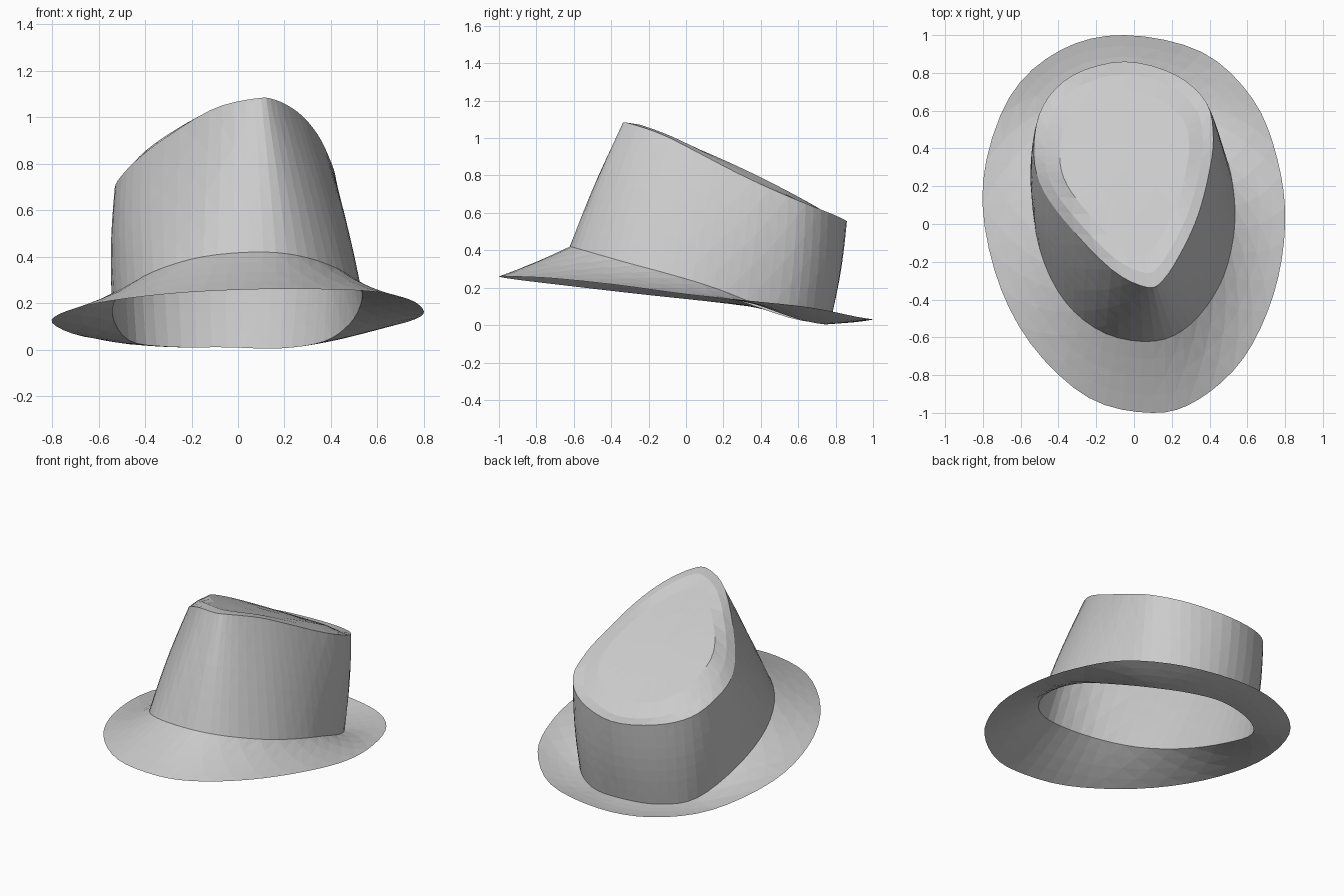
import bpy
import bmesh
import math
from mathutils import Vector

cube = bpy.data.objects.get("Cube")
if cube:
    bpy.data.objects.remove(cube, do_unlink=True)

felt = bpy.data.materials.new("grey felt")
felt.use_nodes = True
GREY = (0.6, 0.6, 0.6, 1.0)
felt.diffuse_color = GREY
felt.node_tree.nodes["Principled BSDF"].inputs["Base Color"].default_value = GREY

STEPS = 4  # segments between neighbouring control points

# Control points of the three main outlines, from the front round by +x
BRIM_EDGE = [
    (.1, -1, .26), (.34, -.93, .26), (.58, -.71, .25), (.74, -.37, .215), (.8, 0, .165),
    (.76, .34, .13), (.63, .66, .095), (.36, .91, .045), (-.05, 1, .03), (-.39, .92, .03),
    (-.66, .67, .055), (-.8, .22, .115), (-.74, -.24, .165), (-.55, -.63, .21), (-.24, -.92, .245)]
CROWN_BASE = [
    (.11, -.62, .42), (.3, -.53, .395), (.455, -.32, .335), (.525, -.08, .27), (.53, .15, .2),
    (.48, .38, .11), (.37, .59, .035), (.18, .73, .005), (-.05, .77, .01), (-.3, .71, .012),
    (-.47, .55, .04), (-.54, .22, .15), (-.5, -.13, .25), (-.365, -.41, .335), (-.15, -.58, .4)]
CROWN_CREST = [
    (.07, -.335, 1.08), (.16, -.29, 1.075), (.26, -.13, 1.02), (.34, .05, .93), (.395, .26, .82),
    (.42, .45, .73), (.385, .64, .65), (.22, .79, .59), (-.05, .86, .555), (-.32, .79, .575),
    (-.48, .63, .61), (-.53, .42, .68), (-.5, .22, .75), (-.37, .02, .87), (-.12, -.24, 1.03)]


def smooth_loop(points):
    """Closed spline through the control points."""
    pts = [Vector(p) for p in points]
    n = len(pts)
    loop = []
    for i in range(n):
        a, b, c, d = (pts[(i + k) % n] for k in (-1, 0, 1, 2))
        for s in range(STEPS):
            t = s / STEPS
            loop.append(b + (c - a) * t / 2
                        + (a - b * 2.5 + c * 2 - d / 2) * t ** 2
                        + (b * 3 - a - c * 3 + d) * t ** 3 / 2)
    return loop


def blend(lower, upper, t, bulge=0.0, lift=0.0):
    """Loop between two loops, pushed outward and raised in the middle."""
    swell = math.sin(math.pi * t)
    result = []
    for p, q in zip(lower, upper):
        m = p.lerp(q, t)
        out = Vector((m.x, m.y - 0.2, 0)).normalized()
        result.append(m + out * bulge * swell + Vector((0, 0, lift * swell)))
    return result


def loft(name, loops, tip=None):
    """Skin a stack of loops with triangles, optionally closed to a tip."""
    bm = bmesh.new()
    rings = [[bm.verts.new(p) for p in loop] for loop in loops]
    n = len(rings[0])
    for row, (r, s) in enumerate(zip(rings, rings[1:])):
        for i in range(n):
            j = (i + 1) % n
            if (row + i) % 2:
                bm.faces.new((r[i], r[j], s[j]))
                bm.faces.new((r[i], s[j], s[i]))
            else:
                bm.faces.new((r[i], r[j], s[i]))
                bm.faces.new((r[j], s[j], s[i]))
    if tip:
        top = bm.verts.new(tip)
        for i in range(n):
            bm.faces.new((rings[-1][i], rings[-1][(i + 1) % n], top))
    mesh = bpy.data.meshes.new(name)
    bm.to_mesh(mesh)
    bm.free()
    mesh.materials.append(felt)
    obj = bpy.data.objects.new(name, mesh)
    bpy.context.collection.objects.link(obj)


edge = smooth_loop(BRIM_EDGE)
base = smooth_loop(CROWN_BASE)
crest = smooth_loop(CROWN_CREST)

# Brim: an open sheet, slightly hollow between its edge and the crown
loft("brim", [blend(edge, base, k / 4, lift=-0.006) for k in range(5)])

# Crown wall: leaning, barely swollen
loft("crown_wall", [blend(base, crest, k / 7, bulge=0.012) for k in range(8)])


# Crown top: a bevelled rim rising to a gently domed slope
def dome_height(y):
    front, back = y + 0.25, 0.85 - y
    return 1.06 - 0.47 * front + 0.12 * front * back


def dome_loop(t):
    result = []
    for p in crest:
        m = p.lerp(middle, t)
        m.z = p.z + (dome_height(m.y) - p.z) * min(1, t * 4)
        result.append(m)
    return result


middle = Vector((-0.04, 0.3, dome_height(0.3)))
loft("crown_top", [dome_loop(t) for t in (0, 0.12, 0.28, 0.6)], middle)
